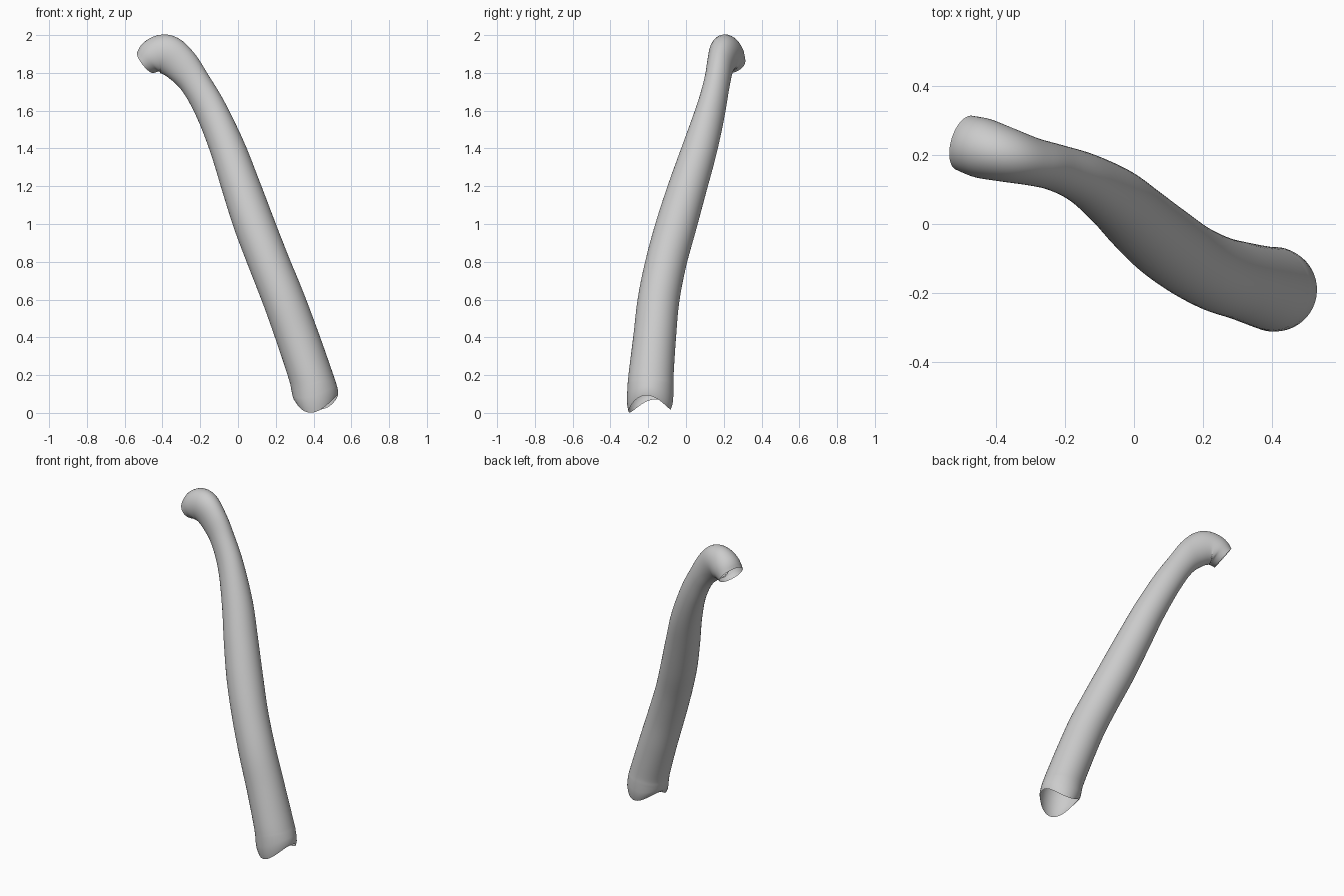
import bpy
import bmesh
from math import sin, cos, pi, atan2, radians
from mathutils import Vector

cube = bpy.data.objects.get("Cube")
if cube:
    bpy.data.objects.remove(cube, do_unlink=True)

SIDES = 48
STEPS = 6

# Centre line, bottom to top: x, y, z, side radius, depth radius
PATH = [
    (0.40, -0.188, 0.14, 0.122, 0.119),
    (0.38, -0.184, 0.21, 0.119, 0.115),
    (0.315, -0.166, 0.40, 0.113, 0.113),
    (0.242, -0.145, 0.60, 0.110, 0.111),
    (0.162, -0.105, 0.80, 0.108, 0.109),
    (0.085, -0.050, 1.00, 0.108, 0.108),
    (0.015, 0.010, 1.20, 0.102, 0.102),
    (-0.055, 0.073, 1.40, 0.092, 0.094),
    (-0.142, 0.130, 1.60, 0.076, 0.086),
    (-0.225, 0.163, 1.745, 0.068, 0.082),
    (-0.30, 0.182, 1.84, 0.070, 0.095),
    (-0.375, 0.202, 1.896, 0.080, 0.105),
    (-0.44, 0.220, 1.89, 0.087, 0.095),
    (-0.49, 0.235, 1.855, 0.082, 0.070),
]


def spline(points, steps):
    """Smooth curve through all the points."""
    pts = [Vector(p) for p in points]
    pts = [2 * pts[0] - pts[1]] + pts + [2 * pts[-1] - pts[-2]]
    out = []
    for a, b, c, d in zip(pts, pts[1:], pts[2:], pts[3:]):
        for k in range(steps):
            t = k / steps
            out.append(b + (c - a) * (t / 2)
                       + (2 * a - 5 * b + 4 * c - d) * (t * t / 2)
                       + (3 * b - a - 3 * c + d) * (t ** 3 / 2))
    return out + [pts[-2]]


def shaft_rings():
    samples = spline(PATH, STEPS)
    centres = [Vector(s[:3]) for s in samples]
    rings = []
    for i, (s, c) in enumerate(zip(samples, centres)):
        ahead = centres[min(i + 1, len(centres) - 1)]
        along = (ahead - centres[max(i - 1, 0)]).normalized()
        side = Vector((0, 0, 1)).cross(along).normalized()
        depth = along.cross(side)
        rings.append([c + side * s[3] * cos(a) + depth * s[4] * sin(a)
                      for a in (2 * pi * j / SIDES for j in range(SIDES))])
    return rings


def rim_ring(first, blend, radius):
    """Scalloped lower lip, blended from the first shaft ring."""
    centre = Vector(PATH[0][:3])
    ring = []
    for p in first:
        a = atan2(p.y - centre.y, p.x - centre.x)
        z = 0.046 - 0.036 * cos(2 * (a - radians(78))) + 0.012 * cos(a) + 0.006 * sin(a)
        lip = Vector((0.416 + radius * cos(a), -0.192 + radius * sin(a), z))
        ring.append(p.lerp(lip, blend))
    return ring


# Hollow bone, open at both ends
rings = shaft_rings()
lip = [rim_ring(rings[0], 1.0, 0.112),
       rim_ring(rings[0], 0.75, 0.120),
       rim_ring(rings[0], 0.4, 0.124)]
rings = lip + rings

bm = bmesh.new()
loops = [[bm.verts.new(p) for p in ring] for ring in rings]
for low, high in zip(loops, loops[1:]):
    for j in range(SIDES):
        k = (j + 1) % SIDES
        bm.faces.new((low[j], low[k], high[k], high[j])).smooth = True
mesh = bpy.data.meshes.new("bone_shaft")
bm.to_mesh(mesh)
bm.free()
bone = bpy.data.objects.new("bone_shaft", mesh)
bpy.context.collection.objects.link(bone)

# Plain grey
grey = bpy.data.materials.new("light_grey")
grey.use_nodes = True
colour = (0.6, 0.6, 0.6, 1)
grey.diffuse_color = colour
grey.node_tree.nodes["Principled BSDF"].inputs["Base Color"].default_value = colour
mesh.materials.append(grey)
